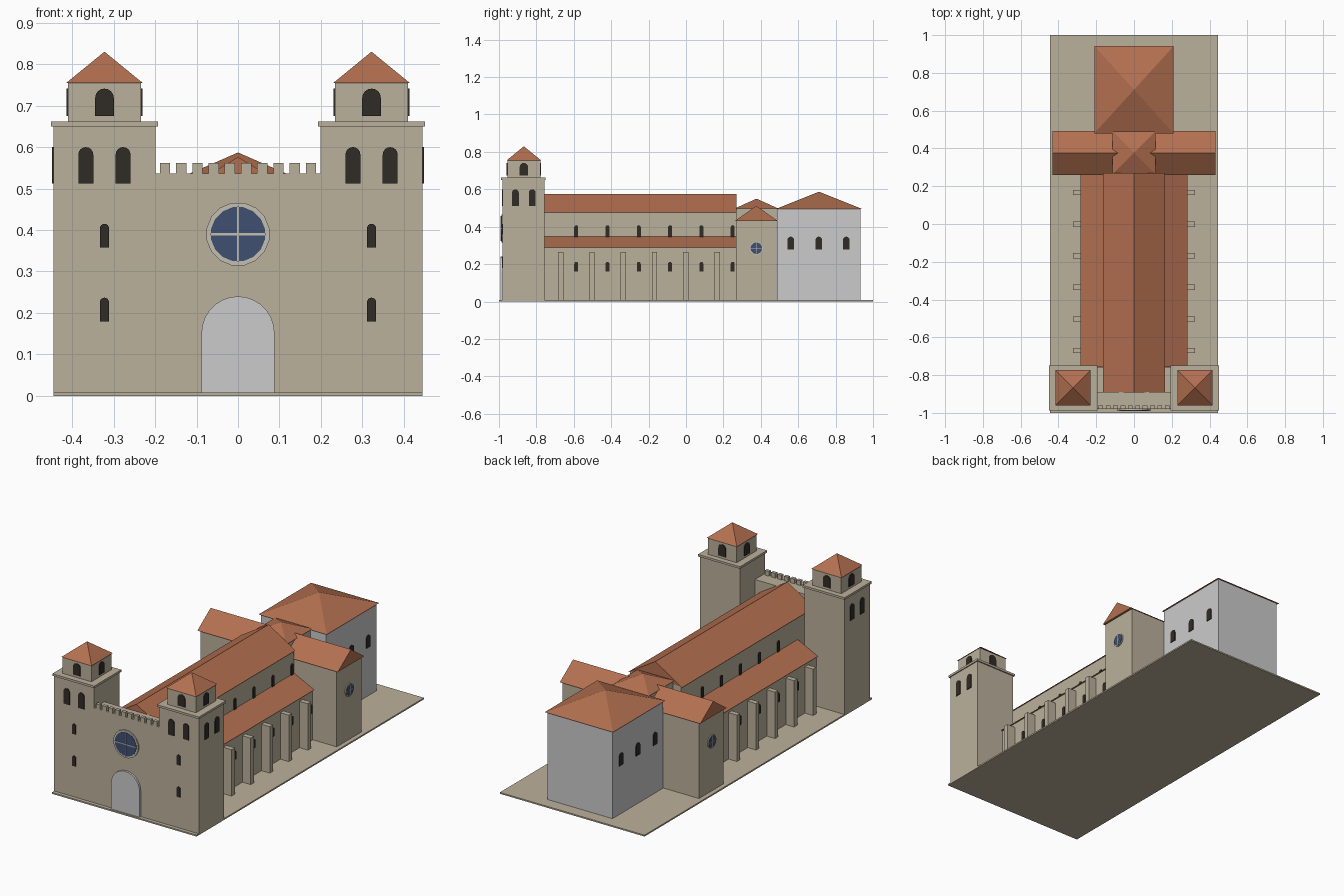
import bpy, bmesh
from math import sin, cos, pi

if "Cube" in bpy.data.objects:
    bpy.data.objects.remove(bpy.data.objects["Cube"])


def material(name, color):
    m = bpy.data.materials.new(name)
    m.diffuse_color = (*color, 1)
    m.use_nodes = True
    m.node_tree.nodes["Principled BSDF"].inputs["Base Color"].default_value = m.diffuse_color
    return m


STONE = material("stone", (0.50, 0.44, 0.33))
ROOF = material("roof_tile", (0.45, 0.16, 0.08))
DARK = material("dark_opening", (0.03, 0.025, 0.02))
GLASS = material("blue_glass", (0.05, 0.08, 0.17))
TRIM = material("trim", (0.55, 0.52, 0.45))


def finish(name, bm, mat):
    bmesh.ops.recalc_face_normals(bm, faces=bm.faces)
    me = bpy.data.meshes.new(name)
    bm.to_mesh(me)
    bm.free()
    if mat:
        me.materials.append(mat)
    ob = bpy.data.objects.new(name, me)
    bpy.context.collection.objects.link(ob)
    return ob


def prism(name, pts, axis, a, b, mat):
    """Extrude a (u, z) profile along x or y from a to b."""
    bm = bmesh.new()
    place = (lambda u, z, t: (t, u, z)) if axis == 'x' else (lambda u, z, t: (u, t, z))
    lo = [bm.verts.new(place(u, z, a)) for u, z in pts]
    hi = [bm.verts.new(place(u, z, b)) for u, z in pts]
    n = len(pts)
    bm.faces.new(lo)
    bm.faces.new(hi)
    for i in range(n):
        j = (i + 1) % n
        bm.faces.new((lo[i], lo[j], hi[j], hi[i]))
    return finish(name, bm, mat)


def box(name, x0, x1, y0, y1, z0, z1, mat=STONE):
    return prism(name, [(x0, z0), (x1, z0), (x1, z1), (x0, z1)], 'y', y0, y1, mat)


def pyramid(name, x0, x1, y0, y1, z0, z1, mat=ROOF):
    bm = bmesh.new()
    base = [bm.verts.new(p) for p in ((x0, y0, z0), (x1, y0, z0), (x1, y1, z0), (x0, y1, z0))]
    top = bm.verts.new(((x0 + x1) / 2, (y0 + y1) / 2, z1))
    bm.faces.new(base)
    for i in range(4):
        bm.faces.new((base[i], base[(i + 1) % 4], top))
    return finish(name, bm, mat)


def arch(name, axis, wall, u, w, z0, z1, mat=DARK, out=0.004, n=8):
    """Round-headed panel straddling the wall plane."""
    r = w / 2
    pts = [(u - r, z0), (u + r, z0)]
    pts += [(u + r * cos(pi * i / n), z1 - r + r * sin(pi * i / n)) for i in range(n + 1)]
    return prism(name, pts, axis, wall - out, wall + out, mat)


def rose(name, axis, wall, u, z, r, out, n=16):
    """Round window: stone disc rim, glass disc and cross bars."""
    s = -1 if wall < 0 else 1

    def disc(rad):
        return [(u + rad * cos(2 * pi * (i + .5) / n), z + rad * sin(2 * pi * (i + .5) / n)) for i in range(n)]

    prism(name + "_rim", disc(r), axis, wall - s * 0.004, wall + s * out * 0.6, TRIM)
    g = r * 0.86
    prism(name + "_glass", disc(g), axis, wall, wall + s * out * 0.8, GLASS)
    t = r * 0.035
    for k, (hu, hz) in enumerate(((g, t), (t, g))):
        prism(f"{name}_bar_{k}", [(u - hu, z - hz), (u + hu, z - hz), (u + hu, z + hz), (u - hu, z + hz)],
              axis, wall, wall + s * out, TRIM)


# Ground slab
box("base_slab", -0.445, 0.445, -1, 1, 0, 0.008)

# Facade wall with battlements, door and round window
FRONT = -0.98
box("facade_wall", -0.2, 0.2, FRONT, -0.89, 0, 0.536)
for i in range(10):
    x = -0.176 + i * 0.0391
    box("battlement", x - 0.0125, x + 0.0125, FRONT, -0.962, 0.53, 0.562)
arch("main_door", 'y', FRONT, 0, 0.176, 0.008, 0.24, None, 0.011, 14)
rose("facade_rose", 'y', FRONT, 0, 0.39, 0.077, 0.011)

# Nave
box("nave_wall", -0.157, 0.157, -0.89, 0.27, 0, 0.478)
prism("nave_roof", [(-0.165, 0.475), (0.165, 0.475), (0, 0.576)], 'y', -0.892, 0.27, ROOF)

# Transept, crossing and sanctuary
box("transept_wall", -0.42, 0.42, 0.268, 0.485, 0, 0.432)
prism("transept_roof", [(0.26, 0.43), (0.492, 0.43), (0.376, 0.512)], 'x', -0.432, 0.432, ROOF)
box("crossing_wall", -0.108, 0.108, 0.268, 0.485, 0, 0.5)
pyramid("crossing_roof", -0.115, 0.115, 0.262, 0.492, 0.498, 0.55)
box("sanctuary_wall", -0.2, 0.2, 0.487, 0.932, 0, 0.497, None)
pyramid("sanctuary_roof", -0.21, 0.21, 0.48, 0.942, 0.495, 0.587)

for s in (-1, 1):
    # Corner tower with cornice, lantern and cap
    cx, cy = s * 0.322, -0.867
    box("tower", cx - 0.123, cx + 0.123, FRONT, -0.757, 0, 0.655)
    box("tower_cornice", cx - 0.129, cx + 0.129, -0.988, -0.75, 0.65, 0.662)
    box("lantern", cx - 0.088, cx + 0.088, cy - 0.088, cy + 0.088, 0.66, 0.756)
    pyramid("lantern_roof", cx - 0.093, cx + 0.093, cy - 0.093, cy + 0.093, 0.754, 0.83)
    for d in (-1, 1):
        arch("lantern_window", 'y', cy + d * 0.088, cx, 0.045, 0.675, 0.741)
        arch("lantern_window", 'x', cx + d * 0.088, cy, 0.045, 0.675, 0.741)
        arch("belfry_window", 'y', FRONT, cx + d * 0.045, 0.036, 0.512, 0.6)
        arch("belfry_window", 'x', s * 0.445, cy + d * 0.045, 0.036, 0.512, 0.6)
    for z in (0.18, 0.358):
        arch("tower_slit", 'y', FRONT, cx, 0.022, z, z + 0.057)

    # Side aisle with lean-to roof, buttresses and two rows of windows
    box("aisle_wall", *sorted((s * 0.15, s * 0.272)), -0.76, 0.27, 0, 0.292)
    prism("aisle_roof", [(s * 0.155, 0.288), (s * 0.282, 0.288), (s * 0.155, 0.349)], 'y', -0.758, 0.268, ROOF)
    for i in range(6):
        y = -0.67 + i * 0.1673
        box("buttress", *sorted((s * 0.265, s * 0.323)), y - 0.014, y + 0.014, 0, 0.266)
        arch("aisle_window", 'x', s * 0.272, y + 0.083, 0.021, 0.16, 0.212)
        arch("clerestory_window", 'x', s * 0.157, y + 0.083, 0.021, 0.345, 0.408)

    # Transept end round window and sanctuary windows
    rose("transept_rose", 'x', s * 0.42, 0.376, 0.285, 0.036, 0.008)
    for y in (0.56, 0.71, 0.857):
        arch("sanctuary_window", 'x', s * 0.2, y, 0.035, 0.278, 0.347)
